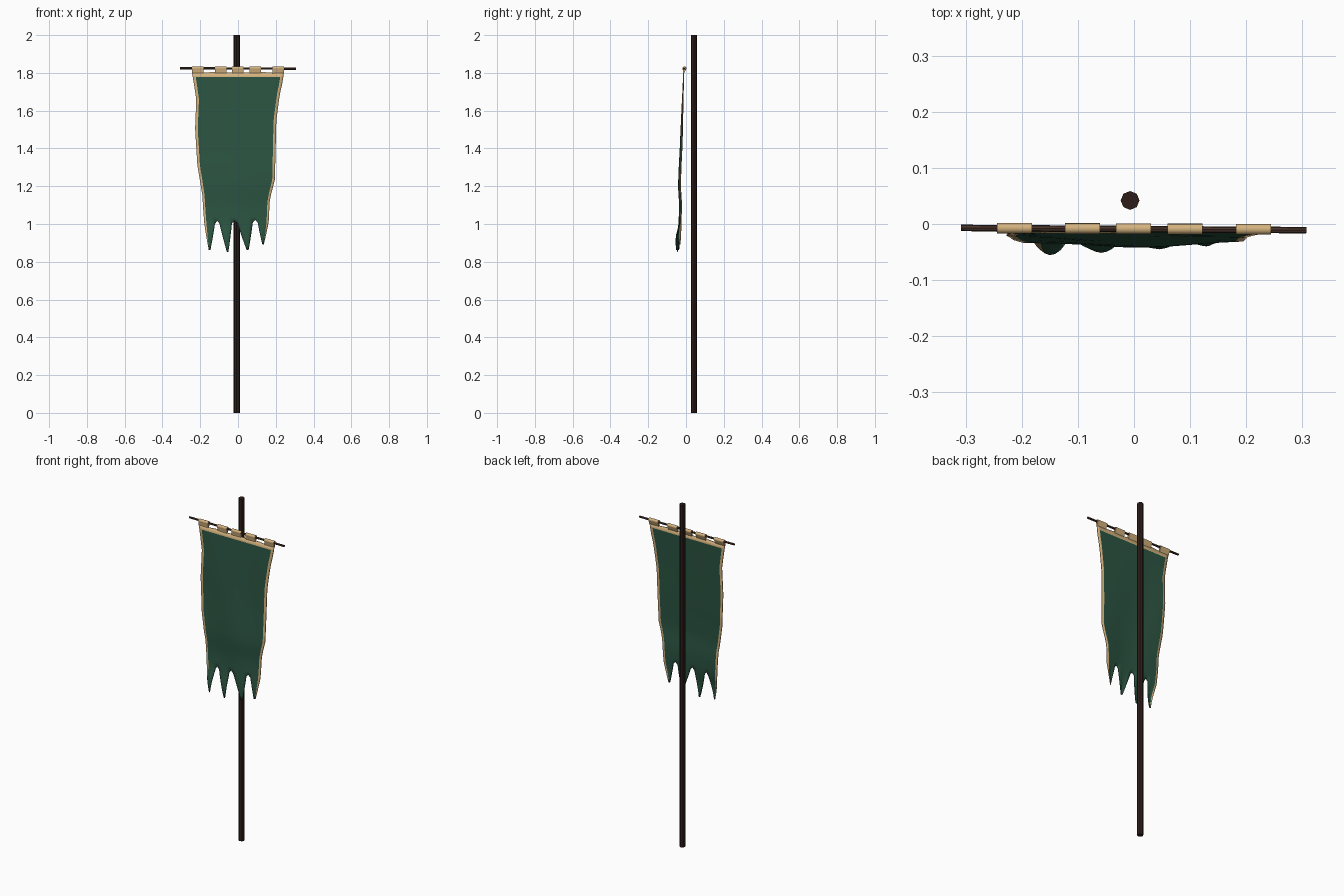
import bpy, bmesh, math
from mathutils import Vector

if "Cube" in bpy.data.objects:
    bpy.data.objects.remove(bpy.data.objects["Cube"])


def material(name, rgb):
    m = bpy.data.materials.new(name)
    m.diffuse_color = (*rgb, 1)
    m.use_nodes = True
    m.node_tree.nodes["Principled BSDF"].inputs["Base Color"].default_value = m.diffuse_color
    return m


GREEN = material("green_cloth", (0.025, 0.09, 0.055))
TAN = material("tan_trim", (0.66, 0.45, 0.21))
DARK = material("dark_wood", (0.025, 0.012, 0.009))
WOOD = material("bar_wood", (0.065, 0.033, 0.023))


def lerp_table(table, z):
    for (z0, v0), (z1, v1) in zip(table, table[1:]):
        if z >= z1:
            t = min(max((z0 - z) / (z0 - z1), 0), 1)
            return v0 + (v1 - v0) * t
    return table[-1][1]


def rod(name, a, b, radius, sides, mat):
    a, b = Vector(a), Vector(b)
    bpy.ops.mesh.primitive_cylinder_add(vertices=sides, radius=radius, depth=(b - a).length,
                                        location=(a + b) / 2)
    ob = bpy.context.object
    ob.name = name
    ob.rotation_euler = (b - a).to_track_quat('Z', 'Y').to_euler()
    ob.data.materials.append(mat)
    return ob


def finish(name, bm, mats, angle):
    bmesh.ops.recalc_face_normals(bm, faces=bm.faces)
    me = bpy.data.meshes.new(name)
    bm.to_mesh(me)
    bm.free()
    ob = bpy.data.objects.new(name, me)
    bpy.context.collection.objects.link(ob)
    for m in mats:
        me.materials.append(m)
    bpy.ops.object.select_all(action='DESELECT')
    ob.select_set(True)
    bpy.context.view_layer.objects.active = ob
    bpy.ops.object.shade_smooth_by_angle(angle=math.radians(angle))
    return ob


# Pole and crossbar
rod("pole", (-0.007, 0.042, 0), (-0.007, 0.042, 2), 0.0168, 8, DARK)
rod("crossbar", (-0.308, -0.007, 1.825), (0.307, -0.011, 1.822), 0.0058, 8, WOOD)

# Hanging loops: teardrop section wrapped over the bar
for i, x in enumerate((-0.213, -0.092, -0.001, 0.091, 0.213)):
    bm = bmesh.new()
    cy, cz, r = -0.0085 - 0.005 * x, 1.8245, 0.0095
    section = [(cy + r * math.cos(a), cz + r * math.sin(a))
               for a in (math.radians(-30 + 24 * k) for k in range(11))]
    section += [(-0.0145, 1.797), (-0.010, 1.797)]
    face = bm.faces.new([bm.verts.new((x - 0.031, y, z)) for y, z in section])
    ext = bmesh.ops.extrude_face_region(bm, geom=[face])
    bmesh.ops.translate(bm, vec=(0.062, 0, 0),
                        verts=[v for v in ext["geom"] if isinstance(v, bmesh.types.BMVert)])
    finish(f"hanging_loop_{i + 1}", bm, [TAN], 40)

# Banner outline and sag, as (height, value)
LEFT = [(1.805, -0.245), (1.76, -0.236), (1.66, -0.221), (1.5, -0.227), (1.31, -0.215),
        (1.155, -0.189), (1.075, -0.184), (1.0, -0.178)]
RIGHT = [(1.805, 0.243), (1.76, 0.238), (1.685, 0.221), (1.55, 0.203), (1.235, 0.195),
         (1.13, 0.168), (1.0, 0.162)]
SAG = [(1.805, -0.012), (1.6, -0.018), (1.4, -0.023), (1.2, -0.031), (1.1, -0.025),
       (1.0, -0.029), (0.85, -0.036)]
# Tails: left, right, tip x, tip z, forward curl
TAILS = [(-0.178, -0.122, -0.150, 0.862, 0.011), (-0.098, -0.032, -0.055, 0.853, 0.006),
         (-0.004, 0.078, 0.051, 0.863, -0.004), (0.104, 0.162, 0.132, 0.892, -0.002)]
SPLIT = (0, 0.2, 0.5, 0.8, 1)
ZL = 1.0


def depth(u, z):
    ripple = 0.002 * math.sin(9 * u + 5 * z) * min(1, (1.805 - z) * 3)
    belly = 0.007 * (1 - (2 * u - 1) ** 2) * min(1, (1.805 - z) * 2)
    return lerp_table(SAG, z) - belly + ripple


# Column positions across the bottom of the banner body
columns, starts = [], []
for n, (a, b, *_rest) in enumerate(TAILS):
    starts.append(len(columns))
    columns += [(a + (b - a) * s, 0.0) for s in SPLIT]
    if n < 3:
        columns.append(((b + TAILS[n + 1][0]) / 2, 0.014))
us = [(x + 0.178) / 0.34 for x, _ in columns]
last = len(columns) - 1

bm = bmesh.new()
rows = []
heights = [1.805, 1.778] + [1.778 - (1.778 - ZL) * k / 20 for k in range(1, 21)]
for z in heights:
    row = []
    for u, (_, rise) in zip(us, columns):
        zz = z
        if z == ZL:
            zz += rise + (0.01 * u)
        elif z == heights[0]:
            zz -= 0.004 * (0.5 - 0.5 * math.cos(u * 8 * math.pi))
        l, r = lerp_table(LEFT, z), lerp_table(RIGHT, z)
        row.append(bm.verts.new((l + (r - l) * u, depth(u, z), zz)))
    rows.append(row)


def strip(upper, lower, first_col, top=False):
    for k in range(len(upper) - 1):
        f = bm.faces.new((upper[k], upper[k + 1], lower[k + 1], lower[k]))
        c = first_col + k
        f.material_index = 1 if top or c == 0 or c == last - 1 else 0


for i in range(len(rows) - 1):
    strip(rows[i], rows[i + 1], 0, i == 0)

# Pointed tails hanging from the body
for c0, (a, b, tx, tz, curl) in zip(starts, TAILS):
    prev = rows[-1][c0:c0 + 5]
    mid0 = (a + b) / 2
    for t in (0.2, 0.4, 0.6, 0.8, 1.0):
        w = (b - a) * (1 - 0.9 * t ** 1.05)
        cx = mid0 + (tx - mid0) * t
        row = []
        for k, s in enumerate(SPLIT):
            z = ZL + (tz - ZL) * t + (0.01 * us[c0 + k]) * (1 - t)
            bow = (1 - (2 * s - 1) ** 2) * 0.006 * math.sin(math.pi * t)
            y = depth(us[c0 + k], z) - curl * math.sin(t * 2.2) - bow
            row.append(bm.verts.new((cx + (s - 0.5) * w, y, z)))
        strip(prev, row, c0)
        prev = row

banner = finish("banner_cloth", bm, [GREEN, TAN], 50)
solid = banner.modifiers.new("thickness", 'SOLIDIFY')
solid.thickness = 0.005
solid.offset = 0
